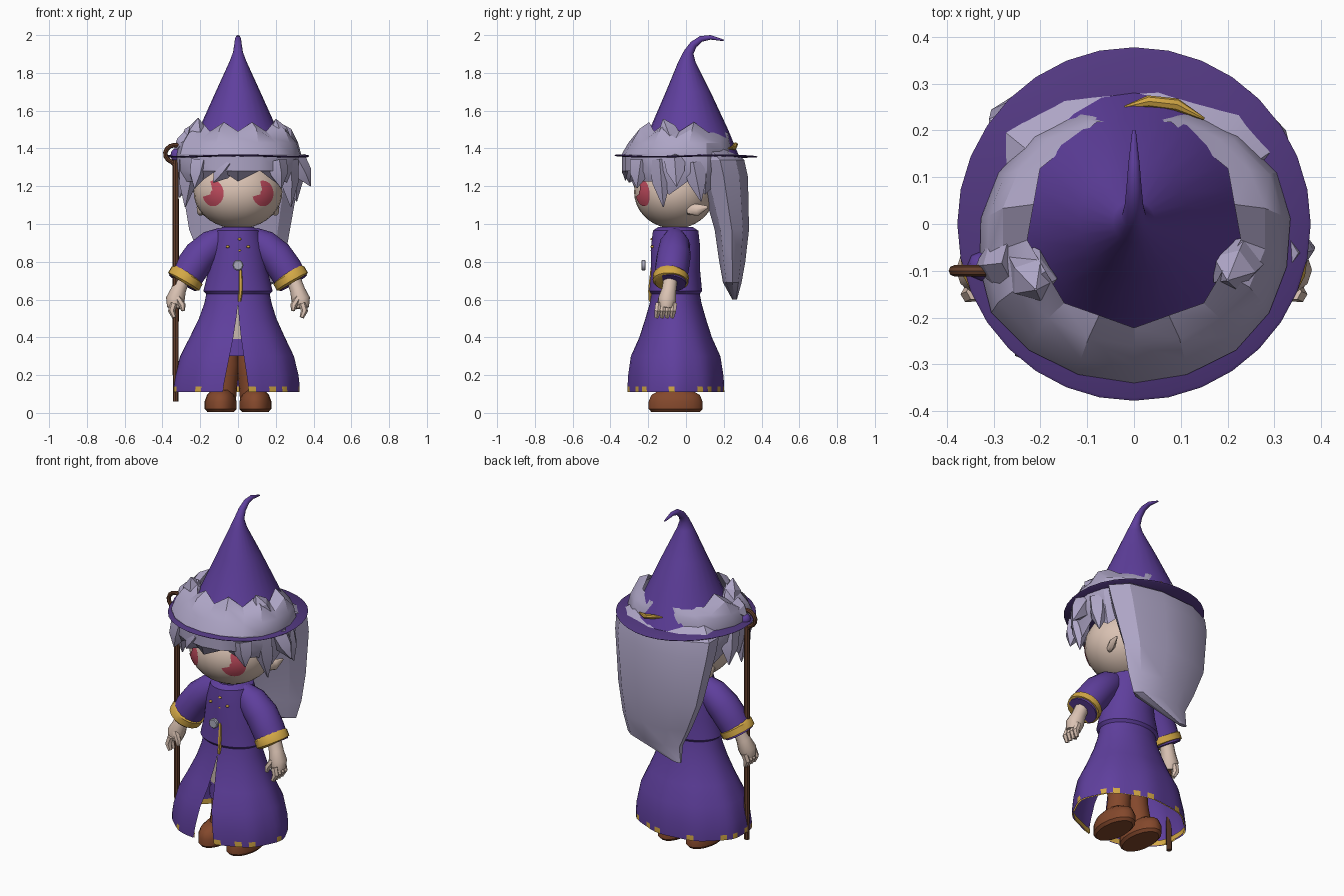
import bpy, bmesh, random
from math import sin, cos, pi, radians, sqrt
from mathutils import Vector

random.seed(4)
cube = bpy.data.objects.get("Cube")
if cube:
    bpy.data.objects.remove(cube)


def material(name, r, g, b):
    m = bpy.data.materials.new(name)
    m.use_nodes = True
    m.diffuse_color = (r, g, b, 1)
    m.node_tree.nodes["Principled BSDF"].inputs["Base Color"].default_value = (r, g, b, 1)
    return m


PURPLE = material("robe purple", .115, .05, .34)
DARK = material("brim purple", .085, .04, .22)
HAIR = material("lilac grey hair", .42, .375, .56)
SKIN = material("skin", .70, .54, .45)
GOLD = material("gold", .65, .39, .06)
BOOT = material("boot brown", .23, .065, .025)
WOOD = material("staff brown", .13, .05, .025)
RED = material("eye red", .52, .07, .11)
SILVER = material("silver", .40, .40, .50)
CREAM = material("cream cloth", .55, .46, .40)


def finish(name, bm, mats, angle=40):
    bmesh.ops.recalc_face_normals(bm, faces=bm.faces)
    me = bpy.data.meshes.new(name)
    bm.to_mesh(me)
    bm.free()
    for m in mats:
        me.materials.append(m)
    for p in me.polygons:
        p.use_smooth = True
    me.set_sharp_from_angle(angle=radians(angle))
    ob = bpy.data.objects.new(name, me)
    bpy.context.collection.objects.link(ob)
    return ob


def loft(name, rings, mats, caps=True, closed=True, angle=40, rule=None):
    """Skin a list of equally long point rings."""
    bm = bmesh.new()
    rows = [[bm.verts.new(p) for p in ring] for ring in rings]
    n = len(rows[0])
    for j in range(len(rows) - 1):
        for i in range(n if closed else n - 1):
            k = (i + 1) % n
            f = bm.faces.new((rows[j][i], rows[j][k], rows[j + 1][k], rows[j + 1][i]))
            if rule:
                f.material_index = rule(j, i)
    if caps:
        bm.faces.new(rows[0])
        bm.faces.new(rows[-1])
    return finish(name, bm, mats, angle)


def tube(name, pts, mat, sides=12, flat=1, angle=40):
    """Untwisted round tube along (x, y, z, radius) points."""
    rings, u = [], None
    for i, p in enumerate(pts):
        a, b = pts[max(i - 1, 0)], pts[min(i + 1, len(pts) - 1)]
        d = (Vector(b[:3]) - Vector(a[:3])).normalized()
        if u is None:
            u = Vector((1, 0, 0)) if abs(d.x) < .8 else Vector((0, 0, 1))
        u = (u - d * u.dot(d)).normalized()
        v = d.cross(u)
        rings.append([Vector(p[:3]) + u * (p[3] * flat * cos(t)) + v * (p[3] * sin(t))
                      for t in (2 * pi * k / sides for k in range(sides))])
    return loft(name, rings, [mat], angle=angle)


def ellipse(z, rx, ry, cx, cy, n):
    return [(cx + rx * cos(2 * pi * k / n), cy + ry * sin(2 * pi * k / n), z) for k in range(n)]


def ball(name, centre, size, mat, u=20, v=12):
    bm = bmesh.new()
    bmesh.ops.create_uvsphere(bm, u_segments=u, v_segments=v, radius=1)
    for w in bm.verts:
        w.co = Vector([c + s * x for c, s, x in zip(centre, size, w.co)])
    return finish(name, bm, [mat], 50)


# Head with ears and eyes
HC, HR = (0, -.06, 1.17), (.235, .215, .195)
ball("head", HC, HR, SKIN, 28, 18)


def face_point(x, z, lift=.004):
    d = 1 - ((x - HC[0]) / HR[0]) ** 2 - ((z - HC[2]) / HR[2]) ** 2
    return (x, HC[1] - HR[1] * sqrt(max(d, 0)) - lift, z)


for side, word in ((1, "left"), (-1, "right")):
    bm = bmesh.new()
    seg = 24
    grid = [[bm.verts.new(face_point(.132 * side + .056 * r / 4 * cos(2 * pi * i / seg),
                                     1.162 + .068 * r / 4 * sin(2 * pi * i / seg)))
             for i in range(seg)] for r in range(5)]
    for r in range(4):
        for i in range(seg):
            if r > 0 and 7 <= i <= 12:      # highlight notch
                continue
            k = (i + 1) % seg
            bm.faces.new((grid[r][i], grid[r][k], grid[r + 1][k], grid[r + 1][i]))
    bmesh.ops.remove_doubles(bm, verts=bm.verts, dist=.0001)
    finish(word + "_eye", bm, [RED])
    tube(word + "_ear", [(.18 * side, .01, 1.075, .025), (.2 * side, .06, 1.075, .032),
                         (.215 * side, .115, 1.09, .006)], SKIN, 8, .6)

# Hat: bent cone and thin brim
tube("hat_cone", [(0, .01, 1.36, .275), (0, .015, 1.5, .208), (0, .01, 1.7, .118),
                  (0, .005, 1.86, .045), (0, .015, 1.91, .026), (0, .04, 1.95, .02),
                  (0, .08, 1.98, .016), (0, .13, 1.988, .012), (0, .2, 1.972, .004)],
     PURPLE, 24)


def brim_ring(r, z):
    return [(r * cos(t), r * sin(t), z + .004 * sin(3 * t))
            for t in (2 * pi * k / 32 for k in range(32))]


loft("hat_brim", [brim_ring(.2, 1.366), brim_ring(.372, 1.364), brim_ring(.378, 1.36),
                  brim_ring(.372, 1.355), brim_ring(.2, 1.354)], [DARK], caps=False)

# Hair cap with jagged fringe and crown, in large facets
n = 18
cap = [[] for _ in range(6)]
for i in range(n):
    t = 2 * pi * i / n - pi / 2
    c, s = cos(t), sin(t)
    jag = .035 if i % 2 else -.035
    low = (1.26 if s < -.6 else 1.19) + jag
    top = 1.515 + .7 * jag if s < .2 else 1.485
    wob = random.uniform(-.012, .012)
    for ring, (z, rx, ry, cy) in zip(cap, ((top, .225 - .2 * jag, .22 - .2 * jag, .005),
                                           (top - .035, .285, .25, -.01),
                                           (1.43, .325 + wob, .275, -.03),
                                           (1.37, .342 + wob, .3, -.04), (1.28, .335 + wob, .3, -.04),
                                           (low, .3 + wob, .28, -.04))):
        ring.append((rx * c, cy + ry * s, z))
loft("hair_cap", cap, [HAIR], caps=False, angle=25)

# Tapered locks: root, then tip
locks = [(-.26, -.14, 1.34, -.28, -.12, 1.09), (.26, -.14, 1.34, .28, -.12, 1.09),
         (.3, -.06, 1.34, .385, -.05, 1.2), (-.28, .0, 1.32, -.31, .04, 1.14),
         (.28, .04, 1.32, .31, .08, 1.12), (-.2, -.24, 1.33, -.23, -.27, 1.19),
         (.2, -.24, 1.33, .23, -.26, 1.19), (-.06, -.28, 1.32, -.13, -.3, 1.22),
         (-.25, -.08, 1.44, -.34, -.09, 1.38), (-.22, -.1, 1.45, -.21, -.14, 1.56),
         (.22, -.08, 1.45, .2, -.12, 1.555)]
for i, (x, y, z, a, b, c) in enumerate(locks):
    tube(f"hair_lock_{i + 1}", [(x, y, z, .06), ((x + a) / 2, (y + b) / 2, (z + c) / 2, .05),
                                (a, b, c, .003)], HAIR, 5, 1, 25)

# Long hair down the back, its point swept to the right
loft("back_hair", [ellipse(z, w, (b - f) / 2, cx, (b + f) / 2, 9) for z, w, f, b, cx in
                   ((1.42, .22, .0, .21, 0), (1.34, .33, .05, .31, 0), (1.25, .325, .07, .33, 0),
                    (.97, .275, .15, .335, 0), (.8, .225, .175, .315, .02),
                    (.69, .18, .195, .295, .03), (.6, .03, .245, .27, -.12))], [HAIR], angle=30)

# Hair pin
tube("hair_pin", [(-.02, .25, 1.425, .003), (.03, .262, 1.42, .013), (.09, .255, 1.405, .014),
                  (.15, .225, 1.4, .003)], GOLD, 8)

# Robe with a slit widening to the hem
PROFILE = [(.985, .08, .09), (.965, .115, .12), (.88, .14, .13), (.75, .158, .13),
           (.645, .183, .14), (.63, .168, .128), (.58, .178, .137), (.5, .205, .16),
           (.4, .252, .192), (.3, .302, .237), (.2, .327, .252), (.14, .334, .256), (.11, .334, .256)]


def robe_ring(z, rx, ry, shrink=1, n=48):
    gap = max(0, .58 - z) * .45
    ring = []
    for k in range(n + 1):
        t = -pi / 2 + gap + (2 * pi - 2 * gap) * k / n
        fold = shrink * (1 + max(0, .55 - z) * .035 * cos(9 * t))
        ring.append((rx * fold * cos(t) - gap * .06, -.055 + ry * fold * sin(t), z))
    return ring


last = len(PROFILE) - 2
loft("robe", [robe_ring(*p) for p in PROFILE], [PURPLE, GOLD], caps=False, closed=False,
     rule=lambda j, i: int(j == last and i * 7 % 17 < 5))
loft("hem_lining", [robe_ring(*p, shrink=.975) for p in PROFILE[-2:]], [GOLD], False, False)

# Front trim and clasp
tube("front_trim", [(.012, -.18, .77, .008), (.014, -.184, .7, .013), (.014, -.19, .645, .012),
                    (.008, -.19, .59, .008)], GOLD, 6)
tube("clasp", [(0, -.214, .782, .024), (0, -.218, .782, .029), (0, -.232, .782, .029),
               (0, -.236, .782, .024)], SILVER, 10)
for i, (x, z) in enumerate(((.008, .92), (-.055, .88), (.055, .88), (.008, .86))):
    ball(f"collar_stud_{i + 1}", (x, -.178, z), (.01, .01, .007), GOLD, 8, 6)

# Tunic under the robe
loft("tunic", [ellipse(z, r, r, 0, -.06, 20) for z, r in ((.6, .1), (.39, .115), (.3, .12))],
     [CREAM, PURPLE], rule=lambda j, i: j)

for s, word in ((1, "left"), (-1, "right")):
    # Sleeve, cuff and hand
    tube(word + "_sleeve", [(.07 * s, -.06, .94, .05), (.13 * s, -.06, .895, .08),
                            (.2 * s, -.065, .83, .09), (.25 * s, -.075, .76, .09),
                            (.293 * s, -.083, .687, .084)], PURPLE, 16)
    tube(word + "_cuff", [(.266 * s, -.078, .733, .086), (.27 * s, -.079, .727, .095),
                          (.288 * s, -.082, .695, .095), (.291 * s, -.082, .69, .083)], GOLD, 16)
    tube(word + "_hand", [(.29 * s, -.08, .72, .038), (.315 * s, -.09, .65, .04),
                          (.332 * s, -.1, .6, .05), (.338 * s, -.105, .555, .038)], SKIN, 10)
    for f in range(4):
        y = -.145 + .027 * f
        tube(f"{word}_finger_{f + 1}", [(.34 * s, y, .58, .019), (.352 * s, y - .005, .54, .019),
                                        (.337 * s, y - .01, .505, .012)], SKIN, 6)
    tube(word + "_thumb", [(.32 * s, -.13, .61, .018), (.295 * s, -.14, .57, .018),
                           (.29 * s, -.145, .54, .01)], SKIN, 6)
    # Boots
    tube(word + "_boot_shaft", [(.058 * s, -.055, .31, .062), (.058 * s, -.055, .26, .066),
                                (.062 * s, -.05, .2, .063), (.08 * s, -.045, .06, .068)], BOOT, 14)
    loft(word + "_boot_foot", [ellipse(z, a, b, .092 * s, -.055, 18) for z, a, b in
                               ((.005, .07, .13), (.02, .084, .145), (.06, .085, .145),
                                (.095, .072, .13), (.12, .05, .085))], [BOOT])

# Staff with a curled head and gem
X, Y = -.33, -.1
tube("staff", [(X, Y, .06, .015), (X, Y, .7, .017), (X, Y, 1.34, .016)], WOOD, 8)
curl = [(X - .003 + .052 * cos(t), Y, 1.372 + .046 * sin(t), .012)
        for t in (radians(250 - 26 * k) for k in range(11))]
tube("staff_curl", [(X, Y, 1.31, .014)] + curl, WOOD, 8)
ball("staff_gem", (X + .005, Y + .01, 1.365), (.032, .032, .036), PURPLE, 8, 6)
